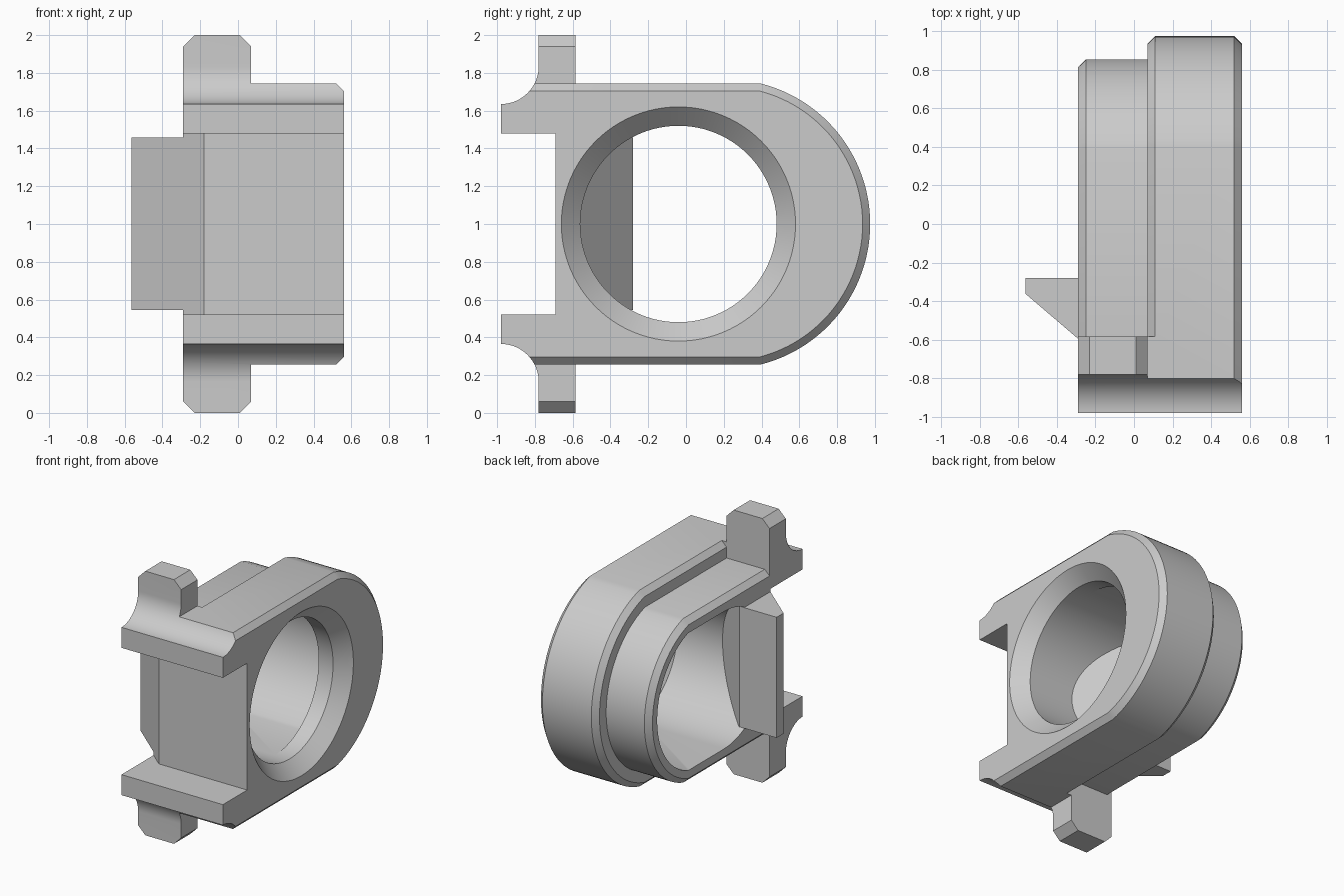
import bpy, bmesh
from math import sin, cos, pi, sqrt, atan2, radians

cube = bpy.data.objects.get("Cube")
if cube:
    bpy.data.objects.remove(cube, do_unlink=True)

grey = bpy.data.materials.new("plain grey")
grey.use_nodes = True
COLOUR = (0.6, 0.6, 0.6, 1)
grey.diffuse_color = COLOUR
grey.node_tree.nodes["Principled BSDF"].inputs["Base Color"].default_value = COLOUR


def loft(name, rings):
    """Closed solid from rings of matching points, capped at both ends."""
    bm = bmesh.new()
    loops = [[bm.verts.new(p) for p in ring] for ring in rings]
    n = len(loops[0])
    for a, b in zip(loops, loops[1:]):
        for i in range(n):
            j = (i + 1) % n
            bm.faces.new((a[i], a[j], b[j], b[i]))
    bm.faces.new(loops[0][::-1])
    bm.faces.new(loops[-1])
    bmesh.ops.recalc_face_normals(bm, faces=bm.faces)
    mesh = bpy.data.meshes.new(name)
    bm.to_mesh(mesh)
    bm.free()
    ob = bpy.data.objects.new(name, mesh)
    bpy.context.collection.objects.link(ob)
    mesh.materials.append(grey)
    return ob


def along_x(name, sections):
    return loft(name, [[(x, y, z) for y, z in pts] for x, pts in sections])


def along_z(name, pts, z0, z1):
    return loft(name, [[(x, y, z) for x, y in pts] for z in (z0, z1)])


def combine(target, tool, operation):
    mod = target.modifiers.new(operation, 'BOOLEAN')
    mod.operation, mod.solver, mod.object = operation, 'EXACT', tool
    bpy.context.view_layer.objects.active = target
    bpy.ops.object.modifier_apply(modifier=mod.name)
    bpy.data.objects.remove(tool, do_unlink=True)


ARC_Y = 0.208      # centre of the rounded back
BORE_Y = -0.04     # centre of the round bore
MID = 1.0


def d_shape(front, half, radius, steps=48):
    """Flat top and bottom with a rounded back, in y and z."""
    a = atan2(half, sqrt(radius ** 2 - half ** 2))
    arc = [(ARC_Y + radius * cos(t), MID + radius * sin(t))
           for t in (-a + 2 * a * i / steps for i in range(steps + 1))]
    return [(front, MID - half)] + arc + [(front, MID + half)]


def circle(radius, steps=96):
    return [(BORE_Y + radius * cos(2 * pi * i / steps),
             MID + radius * sin(2 * pi * i / steps)) for i in range(steps)]


# Main block with chamfered rims
C = 0.04
full, inset = d_shape(-0.98, 0.743, 0.767), d_shape(-0.98, 0.743 - C, 0.767 - C)
housing = along_x("housing", [(0.07, inset), (0.11, full), (0.52, full), (0.56, inset)])

# Smaller collar on the right side
collar, collar_in = d_shape(-0.69, 0.621, 0.647), d_shape(-0.69, 0.621 - C, 0.647 - C)
combine(housing, along_x("collar", [(-0.29, collar_in), (-0.25, collar), (0.2, collar)]), 'UNION')

# Upright bar giving the top and bottom tabs
upper = [(0.12, 1.743), (0.07, 1.743), (0.07, 1.94), (0.01, 2), (-0.23, 2), (-0.29, 1.94)]
bar = upper + [(x, 2 - z) for x, z in reversed(upper)]
combine(housing, loft("tab_bar", [[(x, y, z) for x, z in bar] for y in (-0.98, -0.585)]), 'UNION')

# Concave fillets in front of the tabs
for side in (1, -1):
    arc = [(-0.98 + 0.2 * sin(t), 0.835 - 0.2 * cos(t))
           for t in (pi / 2 * i / 20 for i in range(21))]
    pts = [(-1.1, 0.635)] + arc + [(-0.78, 1.2), (-1.1, 1.2)]
    pts = [(y, MID + side * z) for y, z in pts]
    combine(housing, along_x("fillet_cutter", [(-0.8, pts), (0.8, pts)]), 'DIFFERENCE')

# Round bore with countersink, opening into a D-shaped pocket
combine(housing, along_x("bore_cutter", [(-0.5, circle(0.52)), (0.46, circle(0.52)),
                                         (0.56, circle(0.62)), (0.6, circle(0.66))]), 'DIFFERENCE')
pocket = d_shape(BORE_Y, 0.52, 0.551)
combine(housing, along_x("pocket_cutter", [(-0.5, pocket), (0.34, pocket)]), 'DIFFERENCE')

# Slanted guide wall crossing the bore and projecting to the right
wall = [(-0.563, -0.28), (-0.25, -0.28), (0.11, -0.58), (0, -0.62), (-0.563, -0.62)]
combine(housing, along_z("guide_wall", wall, 0.545, 1.458), 'UNION')

# Front slot between the prongs, with the slanted corner
slot = [(-0.8, -0.16), (-0.18, -0.69), (0.7, -0.69), (0.7, -1.1), (-0.8, -1.1)]
combine(housing, along_z("slot_cutter", slot, 0.52, 1.48), 'DIFFERENCE')

bpy.ops.object.select_all(action='DESELECT')
housing.select_set(True)
bpy.context.view_layer.objects.active = housing
bpy.ops.object.shade_smooth_by_angle(angle=radians(25))
